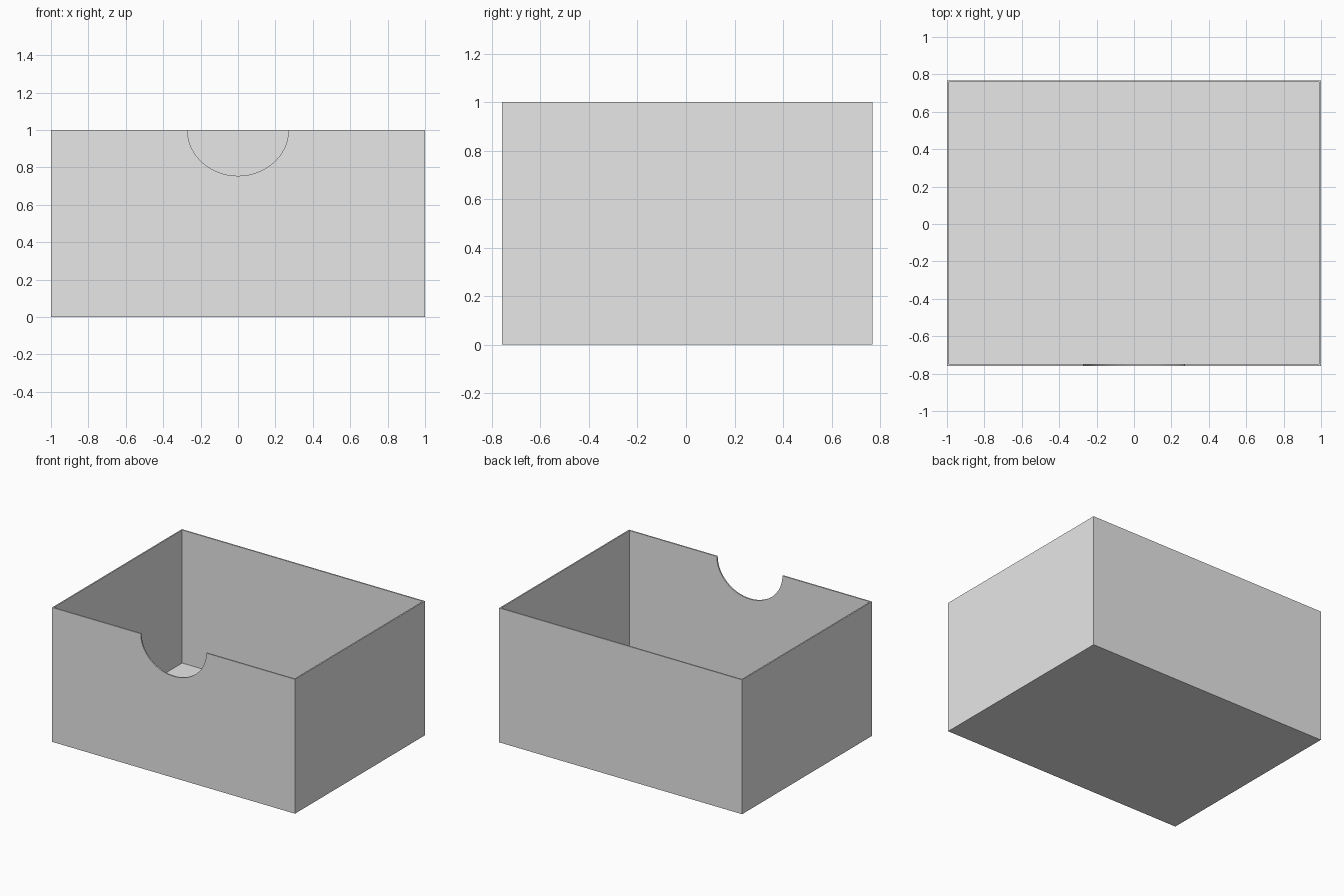
import bpy
import bmesh
from mathutils import Matrix, Vector

# Overall dimensions
WIDTH, HEIGHT, WALL = 2.0, 1.0, 0.01
FRONT, BACK = -0.758, 0.768

old = bpy.data.objects.get("Cube")
if old:
    bpy.data.objects.remove(old, do_unlink=True)

grey = bpy.data.materials.new("light_grey")
grey.use_nodes = True
colour = (0.8, 0.8, 0.8, 1.0)
grey.diffuse_color = colour
grey.node_tree.nodes["Principled BSDF"].inputs["Base Color"].default_value = colour


def make_object(name, bm):
    """Turn a bmesh into a grey object in the scene."""
    bmesh.ops.recalc_face_normals(bm, faces=bm.faces[:])
    mesh = bpy.data.meshes.new(name)
    bm.to_mesh(mesh)
    bm.free()
    mesh.materials.append(grey)
    obj = bpy.data.objects.new(name, mesh)
    bpy.context.collection.objects.link(obj)
    return obj


def activate(obj):
    bpy.ops.object.select_all(action='DESELECT')
    obj.select_set(True)
    bpy.context.view_layer.objects.active = obj


# Open box: a cube without its top, thickened inwards
bm = bmesh.new()
bmesh.ops.create_cube(bm, size=1)
bmesh.ops.scale(bm, vec=(WIDTH, BACK - FRONT, HEIGHT), verts=bm.verts)
bmesh.ops.translate(bm, vec=(0, (FRONT + BACK) / 2, HEIGHT / 2), verts=bm.verts)
top = [f for f in bm.faces if f.normal.z > 0.5]
bmesh.ops.delete(bm, geom=top, context='FACES_ONLY')
box = make_object("box_body", bm)
shell = box.modifiers.new("thickness", 'SOLIDIFY')
shell.thickness = WALL
shell.offset = -1
shell.use_even_offset = True

# Elliptical cutter for the hand notch in the front wall
bm = bmesh.new()
bmesh.ops.create_cone(bm, cap_ends=True, segments=64, radius1=1, radius2=1, depth=0.2,
                      matrix=Matrix.Rotation(1.5707963, 3, 'X').to_4x4())
bmesh.ops.scale(bm, vec=(0.27, 1, 0.245), verts=bm.verts)
bmesh.ops.translate(bm, vec=(0, FRONT, HEIGHT), verts=bm.verts)
cutter = make_object("notch_cutter", bm)
cutter.hide_render = True
notch = box.modifiers.new("hand_notch", 'BOOLEAN')
notch.operation = 'DIFFERENCE'
notch.solver = 'EXACT'
notch.object = cutter

# Bake the cuts, then drop the cutter
activate(box)
for modifier_name in ("thickness", "hand_notch"):
    bpy.ops.object.modifier_apply(modifier=modifier_name)
bpy.data.objects.remove(cutter, do_unlink=True)
bpy.ops.object.shade_smooth_by_angle(angle=0.5)

# Label holder: a thin raised frame with an open window
bm = bmesh.new()
corners = [(-0.18, 0.583), (0.18, 0.583), (0.18, 0.723), (-0.18, 0.723)]
face = bm.faces.new([bm.verts.new((x, FRONT, z)) for x, z in corners])
bmesh.ops.inset_region(bm, faces=[face], thickness=0.027, use_even_offset=True)
bmesh.ops.delete(bm, geom=[face], context='FACES_ONLY')
rim = bmesh.ops.extrude_face_region(bm, geom=bm.faces[:], use_keep_orig=True)
moved = [v for v in rim["geom"] if isinstance(v, bmesh.types.BMVert)]
bmesh.ops.translate(bm, vec=Vector((0, -WALL, 0)), verts=moved)
make_object("label_frame", bm)
